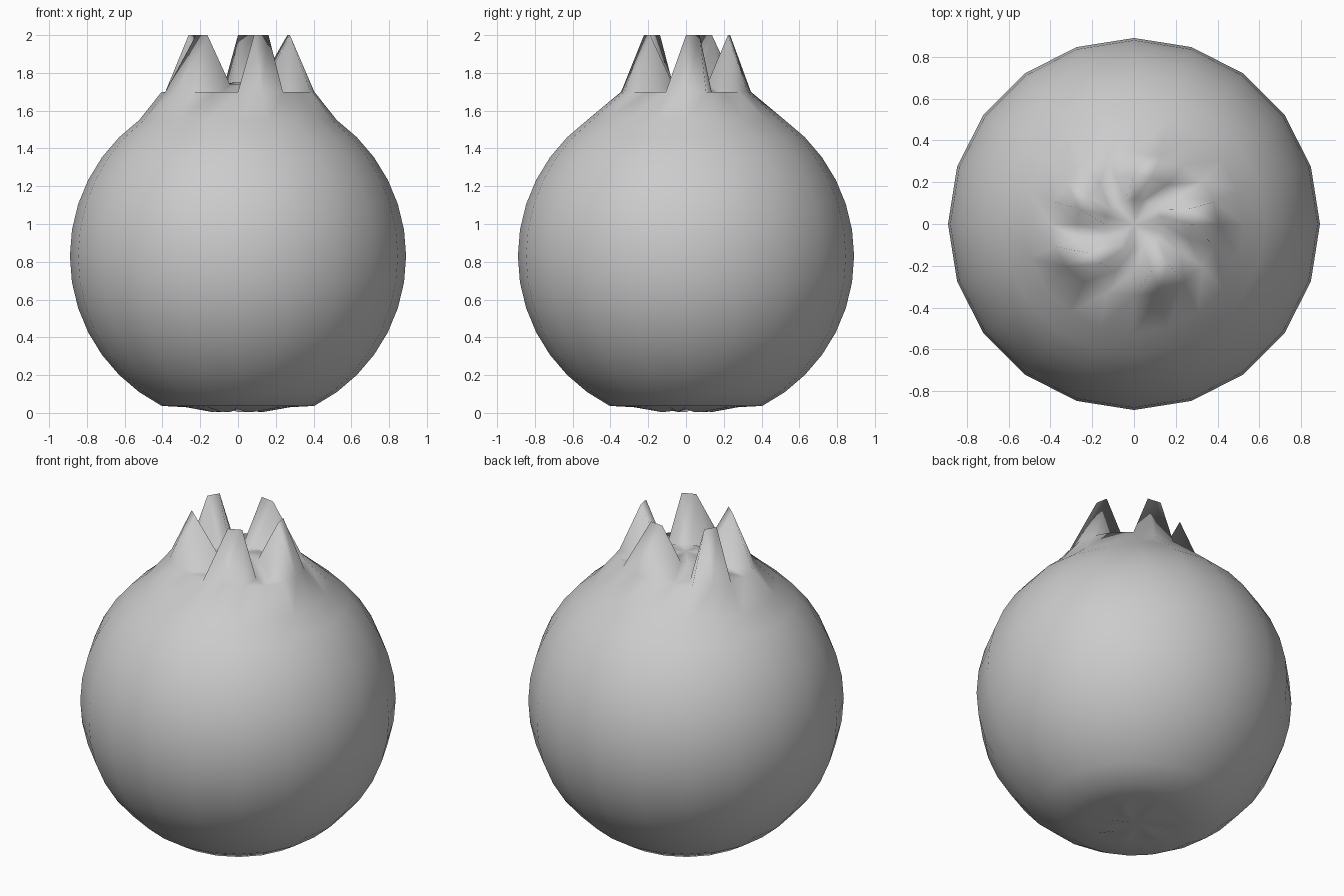
import bpy, bmesh
from math import sin, cos, radians

if "Cube" in bpy.data.objects:
    bpy.data.objects.remove(bpy.data.objects["Cube"])

N, R, CZ, SQUASH = 20, 0.89, 0.83, 0.85
STEP = 360 / N

bm = bmesh.new()


def ring(r, z, squash=1.0):
    """One horizontal ring; z may be a number or a function of the column."""
    verts = []
    for i in range(N):
        a = radians(i * STEP)
        h = z(i) if callable(z) else z
        verts.append(bm.verts.new((r * cos(a), r * sin(a) * squash, h)))
    return verts


def bridge(low, up, split=False):
    for i in range(N):
        j = (i + 1) % N
        if split:  # fixed diagonals give the spikes their slanted sides
            bm.faces.new((low[i], low[j], up[j]))
            bm.faces.new((low[i], up[j], up[i]))
        else:
            bm.faces.new((low[i], low[j], up[j], up[i]))


def lat(deg):
    return R * cos(radians(deg)), CZ + R * sin(radians(deg))


# puckered underside
rings = [ring(0.14, lambda i: 0.005 if i % 3 else 0.02), ring(lat(72)[0], 0.03)]
# round body
rings += [ring(*lat(d)) for d in range(-63, 55, 9)]
body_end = len(rings) - 1
# crown: rim, five two-column spikes, sunken middle
rings.append(ring(lat(63)[0], 1.70, SQUASH))
rings.append(ring(lat(72)[0], lambda i: 2.0 if i % 4 in (0, 1) else 1.69, SQUASH))
rings.append(ring(lat(81)[0], 1.74, SQUASH))
for k in range(len(rings) - 1):
    bridge(rings[k], rings[k + 1], split=k > body_end)

bottom = bm.verts.new((0, 0, 0.02))
top = bm.verts.new((0, 0, 1.75))
for i in range(N):
    j = (i + 1) % N
    bm.faces.new((rings[0][j], rings[0][i], bottom))
    bm.faces.new((rings[-1][i], rings[-1][j], top))

bmesh.ops.recalc_face_normals(bm, faces=bm.faces)
for f in bm.faces:
    f.smooth = True
mesh = bpy.data.meshes.new("fruit_with_crown")
bm.to_mesh(mesh)
bm.free()
bpy.context.collection.objects.link(bpy.data.objects.new("fruit_with_crown", mesh))
